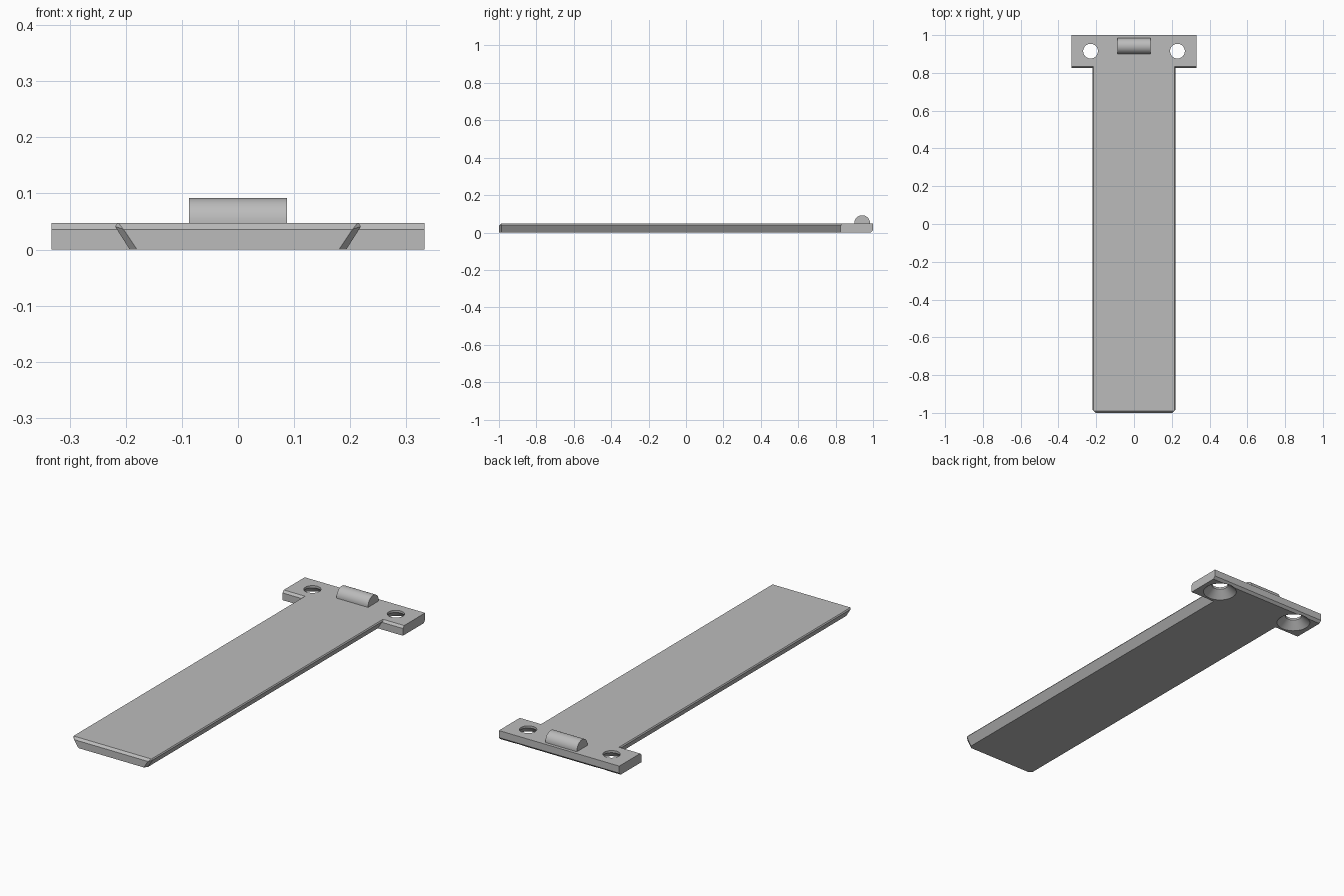
import bpy, bmesh, math

cube = bpy.data.objects.get("Cube")
if cube:
    bpy.data.objects.remove(cube, do_unlink=True)

grey = bpy.data.materials.new("plain grey")
grey.use_nodes = True
grey.diffuse_color = (0.5, 0.5, 0.5, 1)
grey.node_tree.nodes["Principled BSDF"].inputs["Base Color"].default_value = (0.5, 0.5, 0.5, 1)

THICK = 0.047


def loft(name, rings):
    """Closed solid through rings with equal point counts."""
    bm = bmesh.new()
    loops = [[bm.verts.new(p) for p in ring] for ring in rings]
    n = len(loops[0])
    for a, b in zip(loops, loops[1:]):
        for i in range(n):
            j = (i + 1) % n
            bm.faces.new((a[i], a[j], b[j], b[i]))
    bm.faces.new(loops[0][::-1])
    bm.faces.new(loops[-1])
    bmesh.ops.recalc_face_normals(bm, faces=bm.faces)
    mesh = bpy.data.meshes.new(name)
    bm.to_mesh(mesh)
    bm.free()
    mesh.materials.append(grey)
    obj = bpy.data.objects.new(name, mesh)
    bpy.context.collection.objects.link(obj)
    return obj


def extrude_x(name, profile, half):
    return loft(name, [[(x, y, z) for y, z in profile] for x in (-half, half)])


def circle(x, y, z, r, n=48):
    return [(x + r * math.cos(i * math.tau / n), y + r * math.sin(i * math.tau / n), z)
            for i in range(n)]


def smooth(obj):
    bpy.ops.object.select_all(action='DESELECT')
    obj.select_set(True)
    bpy.context.view_layer.objects.active = obj
    bpy.ops.object.shade_smooth_by_angle(angle=math.radians(25))


# Long blade: undercut sides, clipped front corners, thin top chamfer
def outline(hx, front, cut, z_side, z_front):
    right = [(hx - cut, front, z_front), (hx, front + cut, z_side), (hx, 0.835, z_side)]
    return right + [(-x, y, z) for x, y, z in reversed(right)]


loft("blade", [outline(0.193, -1, 0.013, 0, 0),
               outline(0.219, -1, 0.015, 0.041, 0.036),
               outline(0.215, -0.989, 0.002, THICK, THICK)])

# Cross head: chamfered at front top and rear bottom
head = extrude_x("cross_head", [(0.825, 0), (0.988, 0), (1, 0.012), (1, THICK),
                                (0.835, THICK), (0.825, 0.036)], 0.332)

# Countersunk screw holes
for side, x in (("left", 0.23), ("right", -0.23)):
    cutter = loft(side + "_hole_cutter", [circle(x, 0.915, z, r) for z, r in
                                          ((-0.01, 0.09), (0.036, 0.039), (0.1, 0.039))])
    cutter.hide_render = True
    cutter.hide_set(True)
    mod = head.modifiers.new(side + "_hole", 'BOOLEAN')
    mod.operation = 'DIFFERENCE'
    mod.solver = 'EXACT'
    mod.object = cutter
    bpy.context.view_layer.objects.active = head
    bpy.ops.object.modifier_apply(modifier=mod.name)
    bpy.data.objects.remove(cutter, do_unlink=True)
smooth(head)

# Rounded catch on top of the head
arc = [(0.942 + 0.042 * math.cos(a), 0.05 + 0.042 * math.sin(a))
       for a in (math.pi * i / 24 for i in range(25))]
catch = extrude_x("rounded_catch", [(0.9, 0.04), (0.984, 0.04)] + arc, 0.087)
smooth(catch)
